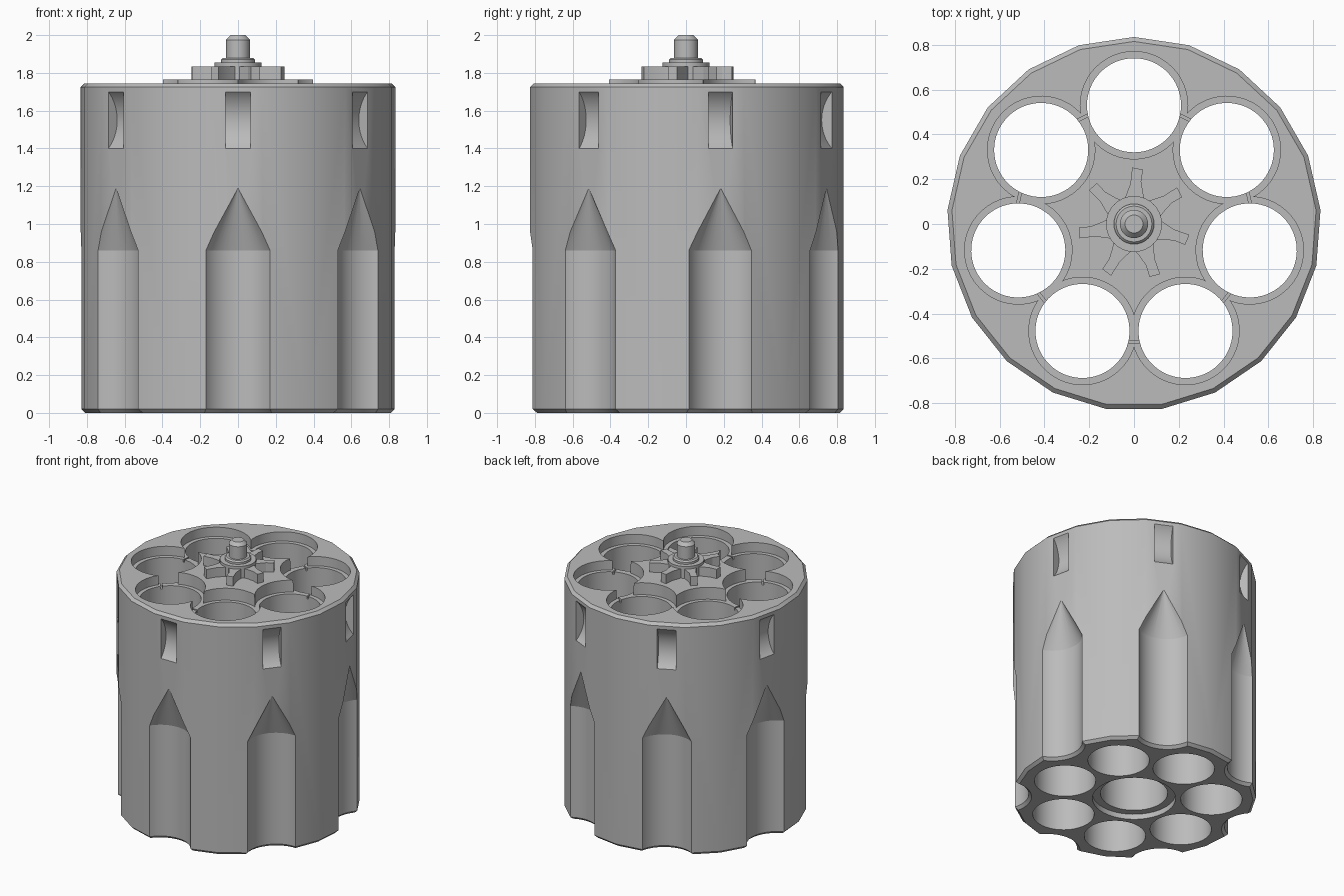
import bpy
import bmesh
from math import sin, cos, pi, radians
from mathutils import Matrix

COUNT = 7
STEP = 2 * pi / COUNT
TOP = 1.745          # top face of the drum
FACE = 0.826         # distance from axis to a flat side
CHAMBER = 0.53       # chamber circle radius

if "Cube" in bpy.data.objects:
    bpy.data.objects.remove(bpy.data.objects["Cube"], do_unlink=True)

steel = bpy.data.materials.new("grey_steel")
steel.use_nodes = True
GREY = (0.5, 0.5, 0.5, 1)
steel.diffuse_color = GREY
steel.node_tree.nodes["Principled BSDF"].inputs["Base Color"].default_value = GREY


def loft(name, rings, sides):
    """Closed solid through circular rings (radius, z, y offset); radius 0 is a tip."""
    bm = bmesh.new()
    loops = []
    for r, z, y in rings:
        n = sides if r else 1
        loops.append([bm.verts.new((r * sin(2 * pi * i / sides), y + r * cos(2 * pi * i / sides), z))
                      for i in range(n)])
    for a, b in zip(loops, loops[1:]):
        for i in range(sides):
            j = (i + 1) % sides
            if len(b) == 1:
                bm.faces.new((a[i], a[j], b[0]))
            else:
                bm.faces.new((a[i], a[j], b[j], b[i]))
    for loop in (loops[0], loops[-1]):
        if len(loop) > 1:
            bm.faces.new(loop)
    return finish(name, bm)


def prism(name, outline, z0, z1):
    """Straight extrusion of an outline."""
    bm = bmesh.new()
    face = bm.faces.new([bm.verts.new((x, y, z0)) for x, y in outline])
    out = bmesh.ops.extrude_face_region(bm, geom=[face])["geom"]
    bmesh.ops.translate(bm, vec=(0, 0, z1 - z0),
                        verts=[v for v in out if isinstance(v, bmesh.types.BMVert)])
    return finish(name, bm)


def finish(name, bm):
    bmesh.ops.recalc_face_normals(bm, faces=bm.faces[:])
    mesh = bpy.data.meshes.new(name)
    bm.to_mesh(mesh)
    bm.free()
    mesh.materials.append(steel)
    obj = bpy.data.objects.new(name, mesh)
    bpy.context.collection.objects.link(obj)
    return obj


def cut(target, cutter, repeat=1, keep=False):
    """Subtract the cutter, repeated evenly around the axis."""
    cutter.hide_render = True
    bpy.context.view_layer.objects.active = target
    for i in range(repeat):
        cutter.matrix_world = Matrix.Rotation(i * STEP, 4, 'Z')
        bpy.context.view_layer.update()
        mod = target.modifiers.new("cut", 'BOOLEAN')
        mod.operation = 'DIFFERENCE'
        mod.solver = 'EXACT'
        mod.object = cutter
        bpy.ops.object.modifier_apply(modifier=mod.name)
    if not keep:
        bpy.data.objects.remove(cutter, do_unlink=True)


# Drum with chamfered rims
drum = loft("drum", [(0.815, 0, 0), (0.835, 0.02, 0), (0.835, TOP - 0.02, 0), (0.815, TOP, 0)], 21)

# Pointed flutes, flared at the lower rim
flute = loft("flute_cutter", [(0.226, -0.05, -0.927), (0.226, 0, -0.927), (0.206, 0.02, -0.927),
                              (0.206, 0.86, -0.927), (0, 1.19, -FACE)], 48)
cut(drum, flute, COUNT)

# Curved stop notches
R = 0.2175
notch = loft("notch_cutter", [(R, -0.065, 0), (R, 0.065, 0)], 64)
notch.data.transform(Matrix.Translation((0, -FACE - R + 0.06, 1.55)) @ Matrix.Rotation(pi / 2, 4, 'Y'))
cut(drum, notch, COUNT)

# Central bore with counterbore underneath
cut(drum, loft("bore_cutter", [(0.285, -0.1, 0), (0.285, 0.04, 0), (0.23, 0.04, 0), (0.23, 1.5, 0)], 48))

# Raised star plate, trimmed by the same rim recesses as the drum
star = loft("star_plate", [(0.408, TOP - 0.005, 0), (0.408, TOP + 0.02, 0)], 48)
recess = loft("recess_cutter", [(0.24, TOP - 0.07, CHAMBER), (0.24, 1.9, CHAMBER)], 48)
cut(star, recess, COUNT, keep=True)
cut(drum, recess, COUNT)

# Through chambers
cut(drum, loft("chamber_cutter", [(0.21, -0.1, CHAMBER), (0.21, 1.9, CHAMBER)], 64), COUNT)

# Fine slits across the webs between chambers
slit = prism("slit_cutter", [(-0.04, -0.532), (0.04, -0.532), (0.04, -0.52), (-0.04, -0.52)], TOP - 0.09, 1.9)
cut(drum, slit, COUNT)

# Ratchet hub, collar and pin
hub = loft("ratchet_hub", [(0.125, TOP + 0.015, 0), (0.125, 1.855, 0)], 32)
collar = loft("pin_collar", [(0.09, 1.85, 0), (0.09, 1.87, 0), (0.08, 1.88, 0)], 32)
pin = loft("centre_pin", [(0.063, 1.87, 0), (0.063, 1.975, 0), (0.04, 2.0, 0)], 32)

# Swept ratchet teeth
tooth = [(-0.045, 0.1), (-0.035, 0.13), (-0.016, 0.18), (-0.008, 0.252), (0.04, 0.243),
         (0.032, 0.19), (0.04, 0.14), (0.05, 0.1)]
teeth = []
for i in range(COUNT):
    t = prism("ratchet_tooth_%d" % (i + 1), tooth, TOP + 0.015, 1.835)
    t.data.transform(Matrix.Rotation(i * STEP, 4, 'Z'))
    teeth.append(t)

# Smooth round surfaces, keep machined edges crisp
bpy.ops.object.select_all(action='DESELECT')
for obj in [drum, star, hub, collar, pin] + teeth:
    obj.select_set(True)
bpy.context.view_layer.objects.active = drum
bpy.ops.object.shade_smooth_by_angle(angle=radians(17.5))
